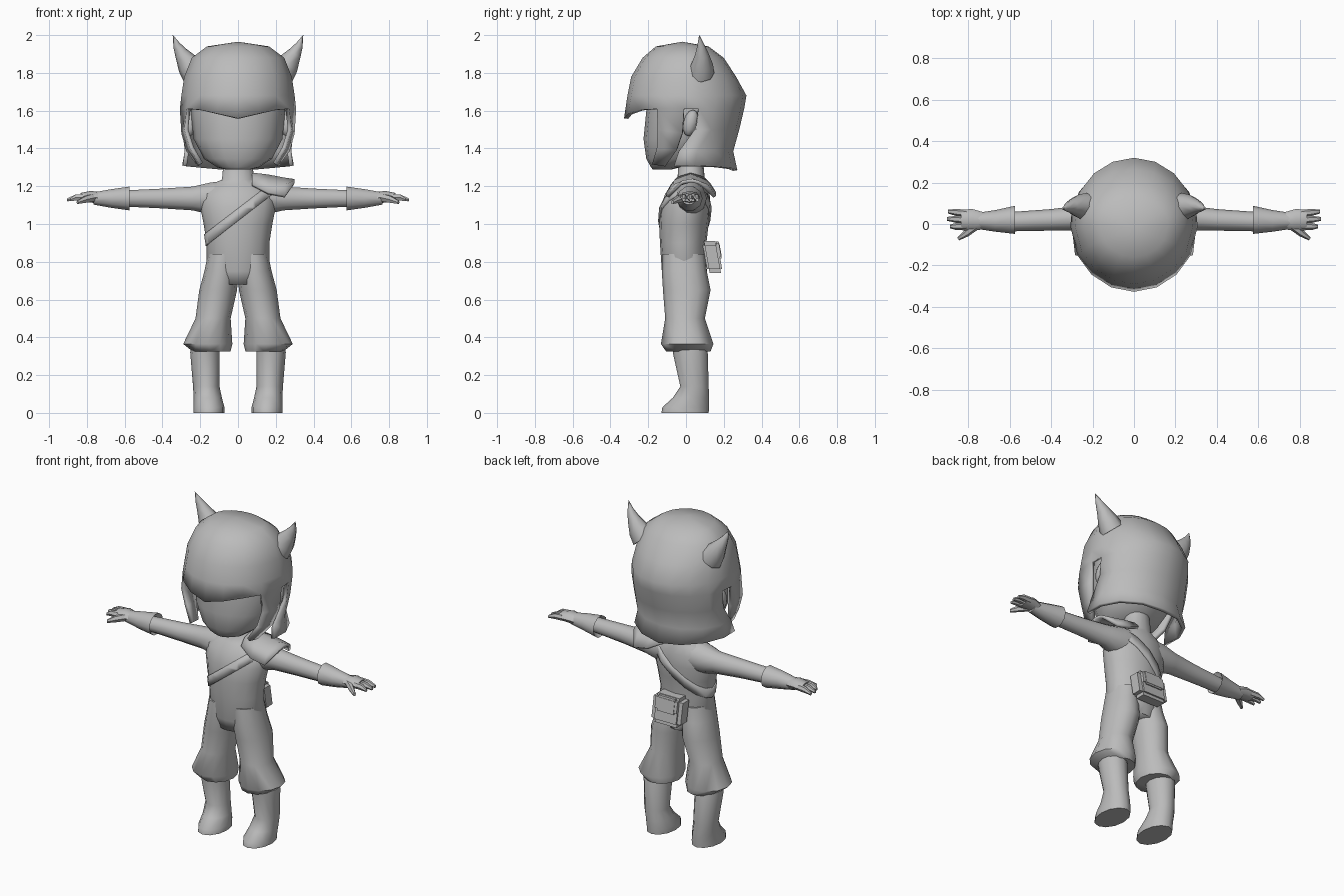
import bpy, bmesh, math
from mathutils import Vector

if "Cube" in bpy.data.objects:
    bpy.data.objects.remove(bpy.data.objects["Cube"])

grey = bpy.data.materials.new("plain_grey")
grey.diffuse_color = (0.5, 0.5, 0.5, 1)
grey.use_nodes = True
grey.node_tree.nodes["Principled BSDF"].inputs["Base Color"].default_value = grey.diffuse_color


def finish(name, bm, mirror=False, thick=0, angle=50):
    bmesh.ops.recalc_face_normals(bm, faces=bm.faces)
    me = bpy.data.meshes.new(name)
    bm.to_mesh(me)
    bm.free()
    ob = bpy.data.objects.new(name, me)
    bpy.context.collection.objects.link(ob)
    me.materials.append(grey)
    bpy.ops.object.select_all(action='DESELECT')
    ob.select_set(True)
    bpy.context.view_layer.objects.active = ob
    bpy.ops.object.shade_smooth_by_angle(angle=math.radians(angle))
    if mirror:
        m = ob.modifiers.new("mirror", 'MIRROR')
        m.use_clip = True
    if thick:
        s = ob.modifiers.new("thickness", 'SOLIDIFY')
        s.thickness, s.offset = thick, -1
    return ob


def ring(c, u, v, n=12):
    c, u, v = Vector(c), Vector(u), Vector(v)
    return [c + u * math.cos(2 * math.pi * i / n) + v * math.sin(2 * math.pi * i / n) for i in range(n)]


def zring(z, cx, rx, yf, yb, n=12):
    return ring((cx, (yf + yb) / 2, z), (rx, 0, 0), (0, (yb - yf) / 2, 0), n)


def xring(x, cy, cz, ry, rz, n=10):
    return ring((x, cy, cz), (0, ry, 0), (0, 0, rz), n)


def loft_bm(rings):
    bm = bmesh.new()
    rows = [[bm.verts.new(p) for p in r] for r in rings]
    for a, b in zip(rows, rows[1:]):
        for i in range(len(a)):
            j = (i + 1) % len(a)
            bm.faces.new((a[i], a[j], b[j], b[i]))
    bm.faces.new(rows[0])
    bm.faces.new(rows[-1])
    return bm


def loft(name, rings, mirror=False, angle=50):
    return finish(name, loft_bm(rings), mirror, 0, angle)


# torso and neck
TORSO = [(.68, .12, -.11, .1), (.75, .168, -.128, .11), (.9, .166, -.138, .108), (1.0, .182, -.142, .12),
         (1.09, .2, -.135, .13), (1.16, .19, -.11, .125), (1.21, .14, -.07, .11), (1.235, .085, -.045, .1),
         (1.34, .075, -.04, .09)]
loft("torso", [zring(z, 0, rx, yf, yb, 16) for z, rx, yf, yb in TORSO], angle=80)

# strap: a slanted slice of a slightly larger torso
bm = loft_bm([zring(z, 0, rx + .007, yf - .007, yb + .007, 16) for z, rx, yf, yb in TORSO[:7]])
n = Vector((-.607, 0, .794))
for s in (1, -1):
    bmesh.ops.bisect_plane(bm, geom=bm.verts[:] + bm.edges[:] + bm.faces[:], plane_co=Vector((0, 0, 1.05)) + n * .026 * s,
                           plane_no=n * s, clear_outer=True)
finish("strap", bm, thick=.012)

# trousers and boots
loft("trouser_leg", [zring(*r) for r in [
    (.84, .08, .08, -.125, .1), (.75, .088, .09, -.128, .11), (.65, .105, .1, -.122, .13), (.5, .132, .093, -.11, .1),
    (.365, .16, .13, -.133, .145), (.325, .14, .1, -.105, .13)]], True, 60)
loft("boot", [zring(*r) for r in [
    (.4, .175, .065, -.06, .09), (.32, .175, .078, -.07, .115), (.14, .168, .07, -.03, .12), (.08, .16, .075, -.07, .122),
    (.03, .154, .082, -.125, .122), (0, .154, .082, -.13, .12)]], True)

# arms, cuffs and hands
loft("arm", [xring(*r) for r in [
    (.06, .02, 1.14, .09, .095), (.15, .025, 1.135, .085, .088), (.24, .03, 1.135, .062, .066),
    (.4, .02, 1.135, .052, .055), (.62, .01, 1.135, .046, .044)]], True, 80)
loft("cuff", [xring(*r) for r in [
    (.6, .015, 1.135, .045, .045), (.575, .02, 1.135, .068, .066), (.67, .015, 1.135, .052, .052),
    (.765, .015, 1.135, .038, .034)]], True)
loft("palm", [xring(*r, 8) for r in [
    (.72, .015, 1.135, .04, .034), (.78, .02, 1.145, .052, .03), (.835, .02, 1.14, .05, .024)]], True)
for i, (y0, y1, tip) in enumerate([(.052, .06, .9), (.02, .025, .905), (-.012, -.012, .89)]):
    loft("finger_%d" % i, [xring(*r, 6) for r in [
        (.81, y0, 1.142, .017, .02), (.86, (y0 + y1) / 2, 1.14, .017, .018), (tip, y1, 1.128, .009, .009)]], True)
loft("thumb", [ring(c, (.008 * k, .012 * k, 0), (0, 0, .017 * k), 6) for c, k in [
    ((.765, -.01, 1.14), 1.4), ((.81, -.045, 1.13), 1.2), ((.85, -.072, 1.115), .6)]], True)

# shoulder pad: an arched shell over one shoulder
bm = bmesh.new()
rows = []
for x, lift, w in [(.075, .022, .8), (.16, .012, 1), (.25, -.005, 1), (.3, -.012, .45)]:
    rows.append([bm.verts.new((x, .025 + y * w, 1.25 + lift - d * w * w)) for y, d in
                 [(-.13, .095), (-.09, .035), (0, 0), (.09, .035), (.135, .095)]])
for a, b in zip(rows, rows[1:]):
    for i in range(4):
        bm.faces.new((a[i], a[i + 1], b[i + 1], b[i]))
finish("shoulder_pad", bm, thick=.018)

# belt bag with flap
for name, cz, hx, hz, y0, y1 in [("bag", .825, .1, .085, -.04, .04), ("bag_flap", .862, .075, .045, .03, .05)]:
    bm = bmesh.new()
    bmesh.ops.create_cube(bm, size=2)
    bmesh.ops.bevel(bm, geom=bm.edges[:], offset=.25, segments=2, affect='EDGES')
    for v in bm.verts:
        z = cz + v.co.z * hz
        v.co = (v.co.x * hx + .01, .14 + (y0 + y1) / 2 + v.co.y * (y1 - y0) / 2 - (z - .825) * .18, z)
    finish(name, bm)

# head
loft("head", [zring(*r, 16) for r in [
    (1.288, 0, .06, -.175, -.08), (1.3, 0, .11, -.185, -.03), (1.345, 0, .18, -.21, .1), (1.45, 0, .235, -.225, .17),
    (1.6, 0, .25, -.21, .22), (1.75, 0, .235, -.2, .2), (1.86, 0, .15, -.1, .12)]], angle=80)
bm = bmesh.new()
bmesh.ops.create_uvsphere(bm, u_segments=8, v_segments=6, radius=1)
for v in bm.verts:
    v.co = (.255 + v.co.x * .035, .025 + v.co.y * .04 + v.co.z * .012, 1.535 + v.co.z * .07)
finish("ear", bm, True)


# hair: half a cap with a fringe, a free side lock and a long back
def hair_point(deg, z, rx, yf, yb):
    a = math.radians(deg)
    return Vector((rx * math.sin(a), -math.cos(a) * (-yf if deg < 90 else yb), z))


ANG = [0, 21, 42, 62, 88, 103, 120, 140, 160, 180]
CAP = [(1.94, .165, -.16, .12), (1.88, .245, -.23, .2), (1.78, .285, -.29, .265), (1.68, .3, -.31, .32),
       (1.61, .308, -.328, .308)]
bm = bmesh.new()
rows = []
for row in CAP:
    pts = [hair_point(a, *row) for a in ANG]
    if row is CAP[-1]:
        for i in range(3):
            pts[i].z = 1.56 + .055 * pts[i].x / .25
    rows.append([bm.verts.new(p) for p in pts])
apex = bm.verts.new((0, -.02, 1.965))


def skin(a, b):
    for i in range(len(a) - 1):
        bm.faces.new((a[i], a[i + 1], b[i + 1], b[i]))


for i in range(len(ANG) - 1):
    bm.faces.new((apex, rows[0][i], rows[0][i + 1]))
for a, b in zip(rows, rows[1:]):
    skin(a, b)
last = rows[-1][5:]
for first, row in [(101, (1.5, .3, -.3, .282)), (82, (1.385, .285, -.27, .25)), (77, (1.285, .3, -.28, .272))]:
    new = [bm.verts.new(hair_point(first + (180 - first) * (a - 103) / 77, *row)) for a in ANG[5:]]
    if row[0] < 1.3:
        for v in new:
            v.co.z += .025 * abs(v.co.x) / .3
    skin(last, new)
    last = new
last = rows[-1][3:5]
for pts in [((.285, -.15, 1.5), (.3, -.02, 1.48)), ((.255, -.155, 1.4), (.275, -.05, 1.39)),
            ((.205, -.18, 1.315), (.215, -.11, 1.305))]:
    new = [bm.verts.new(p) for p in pts]
    skin(last, new)
    last = new
finish("hair", bm, True, .022)

# horns
loft("horn", [ring(c, (k * .8, 0, -k * .7), (0, k, 0), 8) for c, k in [
    ((.23, .08, 1.8), .07), ((.265, .085, 1.845), .058), ((.3, .085, 1.9), .036),
    ((.325, .08, 1.945), .02), ((.345, .07, 2.0), .001)]], True)
